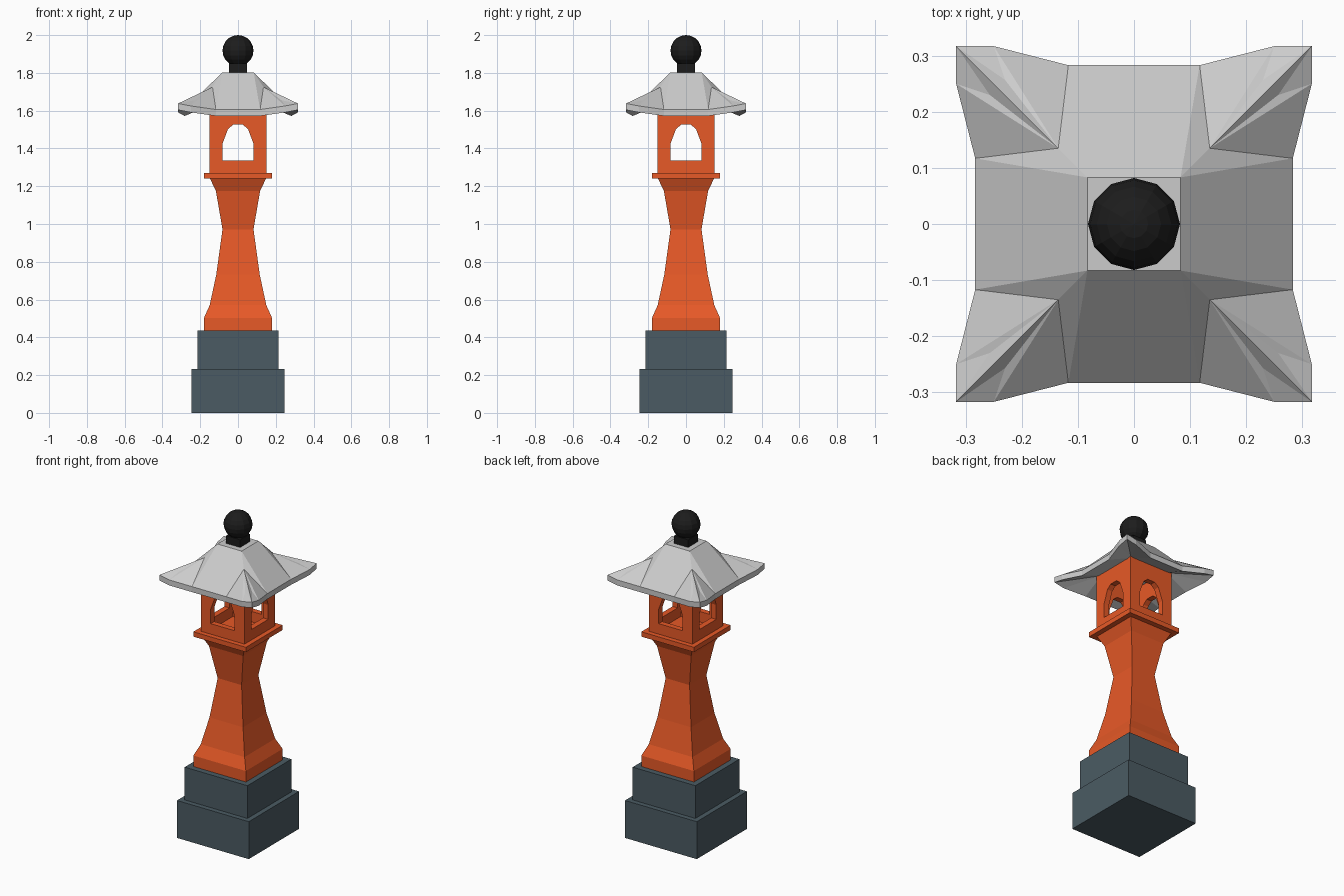
import bpy, bmesh

if "Cube" in bpy.data.objects:
    bpy.data.objects.remove(bpy.data.objects["Cube"])


def material(name, rgb):
    m = bpy.data.materials.new(name)
    m.diffuse_color = (*rgb, 1)
    m.use_nodes = True
    m.node_tree.nodes["Principled BSDF"].inputs["Base Color"].default_value = m.diffuse_color
    return m


ORANGE = material("orange_paint", (0.80, 0.10, 0.02))
SLATE = material("slate", (0.07, 0.105, 0.125))
BLACK = material("black_metal", (0.012, 0.012, 0.012))


def make_object(name, bm, mat=None):
    bmesh.ops.remove_doubles(bm, verts=bm.verts, dist=1e-5)
    bmesh.ops.recalc_face_normals(bm, faces=bm.faces)
    mesh = bpy.data.meshes.new(name)
    bm.to_mesh(mesh)
    bm.free()
    ob = bpy.data.objects.new(name, mesh)
    bpy.context.collection.objects.link(ob)
    if mat:
        mesh.materials.append(mat)
    return ob


def square_loft(name, profile, mat):
    """Stack of square sections given as (half width, height)."""
    bm = bmesh.new()
    rings = [[bm.verts.new((sx * w, sy * w, z)) for sx, sy in
              ((-1, -1), (1, -1), (1, 1), (-1, 1))] for w, z in profile]
    for a, b in zip(rings, rings[1:]):
        for i in range(4):
            j = (i + 1) % 4
            bm.faces.new((a[i], a[j], b[j], b[i]))
    bm.faces.new(rings[0])
    bm.faces.new(rings[-1])
    return make_object(name, bm, mat)


def quarter_turns(bm, faces):
    """Add faces (lists of points) four times around the z axis."""
    for k in range(4):
        for face in faces:
            pts = []
            for x, y, z in face:
                for _ in range(k):
                    x, y = -y, x
                pts.append(bm.verts.new((x, y, z)))
            bm.faces.new(pts)


# Stone base and pedestal
square_loft("lower_base", [(0.246, 0), (0.246, 0.232)], SLATE)
square_loft("upper_base", [(0.215, 0.232), (0.215, 0.435)], SLATE)
square_loft("pedestal", [(0.18, 0.435), (0.18, 0.503), (0.15, 0.57), (0.115, 0.732),
                         (0.082, 0.972), (0.117, 1.175), (0.148, 1.24)], ORANGE)
square_loft("lamp_shelf", [(0.18, 1.24), (0.18, 1.27)], ORANGE)

# Lamp house: four walls with arched windows, plus window reveals
W, T, Z0, Z1 = 0.15, 0.035, 1.27, 1.635
half_arch = [(0.082, 1.335), (0.082, 1.425), (0.053, 1.503), (0.025, 1.526)]
arch = half_arch + [(-x, z) for x, z in reversed(half_arch)]
faces = []
for y, w in ((-W, W), (-(W - T), W - T)):
    a = [(x, y, z) for x, z in arch]
    faces.append([(w, y, Z0), (w, y, Z1)] + [(0, y, Z1), (0, y, 1.526)] + a[3::-1] + [(0, y, 1.335), (0, y, Z0)])
    faces.append([(-x, yy, z) for x, yy, z in faces[-1]])
for i, (x, z) in enumerate(arch):
    x2, z2 = arch[(i + 1) % len(arch)]
    faces.append([(x, -W, z), (x2, -W, z2), (x2, T - W, z2), (x, T - W, z)])
for z in (Z0, Z1):
    faces.append([(-W, -W, z), (W, -W, z), (W - T, T - W, z), (T - W, T - W, z)])
bm = bmesh.new()
quarter_turns(bm, faces)
make_object("lamp_house", bm, ORANGE)

# Roof with upturned corners: half of one side, mirrored, then turned
top, ridge = (0.083, -0.083, 1.803), (0.135, -0.135, 1.725)
hollow = (0.230, -0.257, 1.655)
eave = [(0.117, -0.283, 1.606), (0.25, -0.317, 1.625), (0.317, -0.317, 1.638)]
low = [(x, y, z - 0.034) for x, y, z in eave]
inner = (0.13, -0.13, 1.634)


def flip(p):
    return (-p[0], p[1], p[2])


half = [[top, eave[0], ridge], [ridge, eave[0], eave[1]], [ridge, eave[1], hollow],
        [hollow, eave[1], eave[2]], [ridge, hollow, eave[2]],
        [eave[0], low[0], low[1], eave[1]], [eave[1], low[1], low[2], eave[2]],
        [inner, low[0], low[1]], [inner, low[1], low[2]]]
faces = half + [[flip(p) for p in f] for f in half]
for a, b in ((top, eave[0]), (eave[0], low[0]), (low[0], inner)):
    faces.append([a, b, flip(b), flip(a)])
for p in (top, inner):
    faces.append([p, flip(p), (0, 0, p[2])])
bm = bmesh.new()
quarter_turns(bm, faces)
make_object("roof", bm)

# Finial
square_loft("finial_neck", [(0.048, 1.795), (0.048, 1.85)], BLACK)
bpy.ops.mesh.primitive_uv_sphere_add(segments=12, ring_count=10, radius=0.082,
                                     location=(0, 0, 1.918))
ball = bpy.context.object
ball.name = "finial_ball"
ball.data.materials.append(BLACK)
